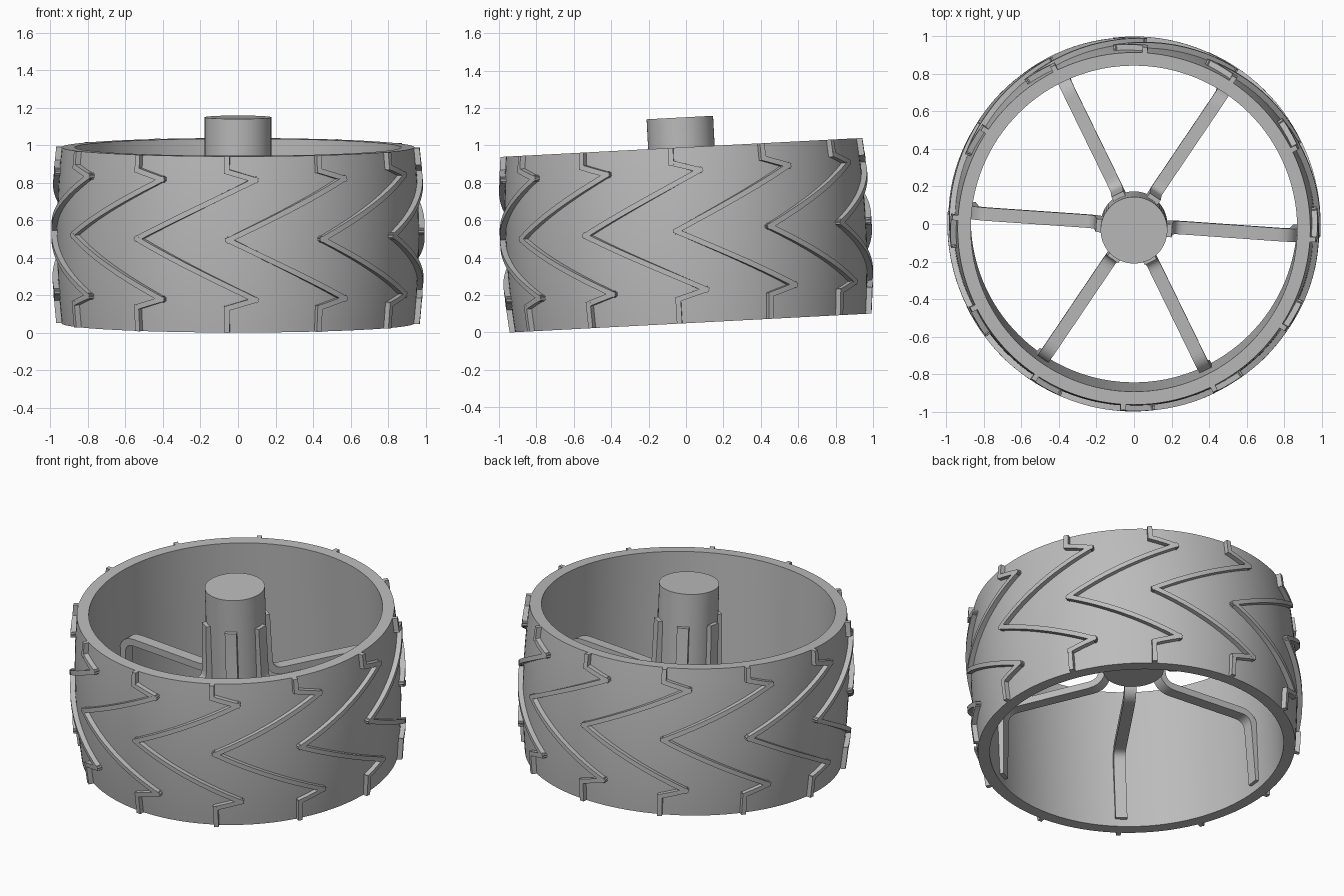
import bpy, bmesh
from math import sin, cos, pi, radians, hypot
from mathutils import Matrix, Vector

if "Cube" in bpy.data.objects:
    bpy.data.objects.remove(bpy.data.objects["Cube"])

HALF = 0.47            # half width of the drum
END_R, MID_R = 0.94, 0.965
INNER_R = 0.87
TILT = Matrix.Translation((0, 0, 0.52)) @ Matrix.Rotation(radians(3), 4, 'X')

grey = bpy.data.materials.new("plain grey")
grey.use_nodes = True
colour = (0.5, 0.5, 0.5, 1)
grey.diffuse_color = colour
grey.node_tree.nodes["Principled BSDF"].inputs["Base Color"].default_value = colour


def finish(name, bm):
    """Turn a bmesh into a tilted, smooth-shaded object."""
    bmesh.ops.recalc_face_normals(bm, faces=bm.faces)
    mesh = bpy.data.meshes.new(name)
    bm.to_mesh(mesh)
    bm.free()
    mesh.materials.append(grey)
    mesh.transform(TILT)
    obj = bpy.data.objects.new(name, mesh)
    bpy.context.collection.objects.link(obj)
    bpy.ops.object.select_all(action='DESELECT')
    obj.select_set(True)
    bpy.context.view_layer.objects.active = obj
    bpy.ops.object.shade_smooth_by_angle(angle=radians(30))


def polar(r, a, z):
    return Vector((r * cos(a), r * sin(a), z))


def drum_r(z):
    return MID_R - (MID_R - END_R) * (z / HALF) ** 2


def bar(bm, rows):
    """Solid bar through rows of four corners."""
    rows = [[bm.verts.new(p) for p in row] for row in rows]
    for a, b in zip(rows, rows[1:]):
        for i in range(4):
            j = (i + 1) % 4
            bm.faces.new((a[i], a[j], b[j], b[i]))
    bm.faces.new(rows[0])
    bm.faces.new(rows[-1])


# Barrel-shaped drum, open at both ends
def drum(segments=128, steps=16):
    heights = [HALF * (2 * i / steps - 1) for i in range(steps + 1)]
    profile = [(drum_r(z), z) for z in heights] + [(INNER_R, HALF), (INNER_R, -HALF)]
    bm = bmesh.new()
    rings = [[bm.verts.new(polar(r, 2 * pi * k / segments, z)) for r, z in profile]
             for k in range(segments)]
    n = len(profile)
    for k in range(segments):
        a, b = rings[k], rings[(k + 1) % segments]
        for i in range(n):
            j = (i + 1) % n
            bm.faces.new((a[i], a[j], b[j], b[i]))
    finish("drum", bm)


# Raised tread rib between two (angle, height) points on the drum
def rib(bm, start, end, width=0.028, lift=0.03, extend=0.012):
    (a0, z0), (a1, z1) = start, end
    da, dz = (a1 - a0) * MID_R, z1 - z0
    length = hypot(da, dz)
    ua, uz = da / length, dz / length
    steps = max(2, int(length / 0.05))
    rows = []
    for i in range(steps + 1):
        d = -extend + (length + 2 * extend) * i / steps
        row = []
        for side, height in ((-1, -0.02), (1, -0.02), (1, lift), (-1, lift)):
            off = side * width / 2
            a = a0 + (ua * d - uz * off) / MID_R
            z = max(-HALF, min(HALF, z0 + uz * d + ua * off))
            row.append(polar(drum_r(z) + height, a, z))
        rows.append(row)
    bar(bm, rows)


def treads(count=12, shift=0.025):
    bm = bmesh.new()
    for k in range(count):
        base = 2 * pi * k / count - pi / 2
        for s in (1, -1):
            path = [(-33, shift), (5.5, shift + s * 0.32),
                    (-3.5, shift + s * 0.365), (-3.5, s * HALF)]
            path = [(base + radians(a), z) for a, z in path]
            for p, q in zip(path, path[1:]):
                rib(bm, p, q)
    finish("tread_ribs", bm)


# Bent strip spokes running from the drum wall up the side of the hub
def rounded(points, radius, steps=6):
    points = [Vector(p) for p in points]
    out = [points[0]]
    for a, b, c in zip(points, points[1:], points[2:]):
        p = b + (a - b).normalized() * radius
        q = b + (c - b).normalized() * radius
        for i in range(steps + 1):
            t = i / steps
            out.append(p * (1 - t) ** 2 + b * 2 * t * (1 - t) + q * t * t)
    return out + [points[-1]]


def spokes(count=6, width=0.07, thick=0.045):
    path = rounded([(0.87, -0.42), (0.85, 0.04), (0.19, 0.03), (0.18, 0.42)], 0.09)
    bm = bmesh.new()
    for k in range(count):
        turn = Matrix.Rotation(2 * pi * k / count - radians(4), 3, 'Z')
        rows = []
        for i, p in enumerate(path):
            t = (path[min(i + 1, len(path) - 1)] - path[max(i - 1, 0)]).normalized()
            n = Vector((-t.y, t.x)) * thick / 2
            rows.append([turn @ Vector((c.x, side * width / 2, c.y))
                         for c, side in ((p - n, -1), (p - n, 1), (p + n, 1), (p + n, -1))])
        bar(bm, rows)
    finish("spokes", bm)


# Central hub post
def hub(radius=0.178, low=0.07, high=0.63):
    bm = bmesh.new()
    bmesh.ops.create_cone(bm, cap_ends=True, segments=64, radius1=radius, radius2=radius,
                          depth=high - low, matrix=Matrix.Translation((0, 0, (low + high) / 2)))
    finish("hub", bm)


drum()
treads()
spokes()
hub()
